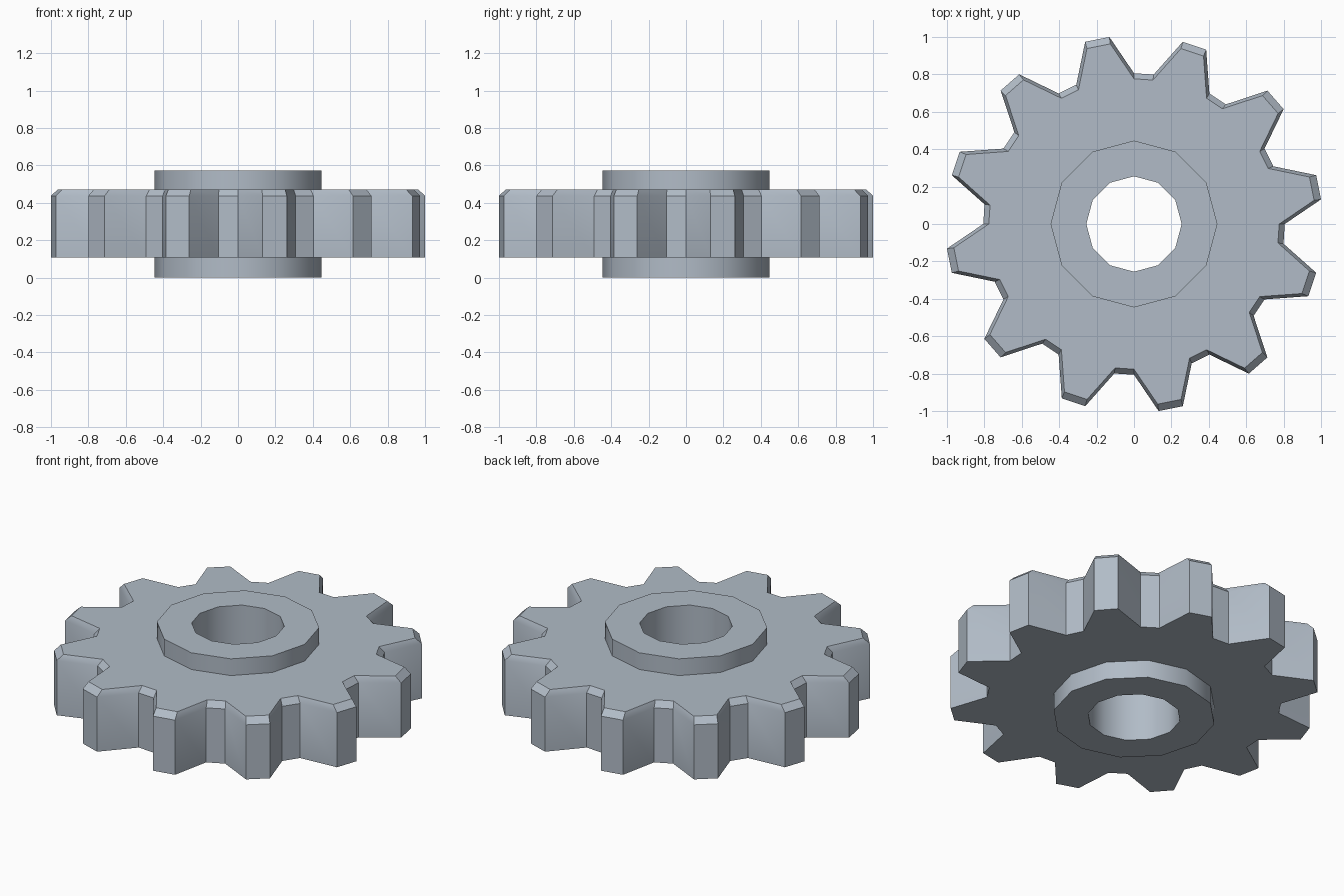
import bpy, bmesh
from math import cos, sin, tau, radians

if "Cube" in bpy.data.objects:
    bpy.data.objects.remove(bpy.data.objects["Cube"])

TEETH = 12
ROOT, TIP = 0.806, 1.0086
PATTERN = [ROOT, TIP, TIP, ROOT]      # radii of one tooth, 7.5 degrees apart

bm = bmesh.new()


def ring(radii, z):
    n = len(radii)
    return [bm.verts.new((r * cos(tau * i / n), r * sin(tau * i / n), z))
            for i, r in enumerate(radii)]


def bridge(a, b):
    """Join ring a to ring b; b may have a whole multiple of a's points."""
    n, m = len(a), len(b)
    k = m // n
    for i in range(n):
        outer = [b[(i * k + j) % m] for j in range(k + 1)]
        bm.faces.new([a[(i + 1) % n], a[i]] + outer)


def circle(r, z):
    return ring([r] * TEETH, z)


def outline(scale, z):
    return ring([r * scale for r in PATTERN] * TEETH, z)


# hub with through bore
bore_low, hub_low = circle(0.255, 0), circle(0.446, 0)
hub_a, hub_b = circle(0.446, 0.107), circle(0.446, 0.472)
hub_top, bore_top = circle(0.446, 0.573), circle(0.255, 0.573)
# toothed disc with chamfered upper rim
rim_low, rim_high = outline(1, 0.107), outline(1, 0.437)
rim_top = outline(0.963, 0.472)

for a, b in [(bore_low, hub_low), (hub_low, hub_a), (hub_a, rim_low),
             (rim_low, rim_high), (rim_high, rim_top), (hub_b, rim_top),
             (hub_b, hub_top), (hub_top, bore_top), (bore_top, bore_low)]:
    bridge(a, b)
bmesh.ops.recalc_face_normals(bm, faces=bm.faces[:])

mesh = bpy.data.meshes.new("gear_wheel")
bm.to_mesh(mesh)
bm.free()
gear = bpy.data.objects.new("gear_wheel", mesh)
bpy.context.collection.objects.link(gear)

# blue-grey steel
steel = bpy.data.materials.new("steel")
steel.diffuse_color = (0.44, 0.50, 0.57, 1)
steel.use_nodes = True
steel.node_tree.nodes["Principled BSDF"].inputs["Base Color"].default_value = steel.diffuse_color
mesh.materials.append(steel)

bpy.context.view_layer.objects.active = gear
gear.select_set(True)
bpy.ops.object.shade_smooth_by_angle(angle=radians(35))
